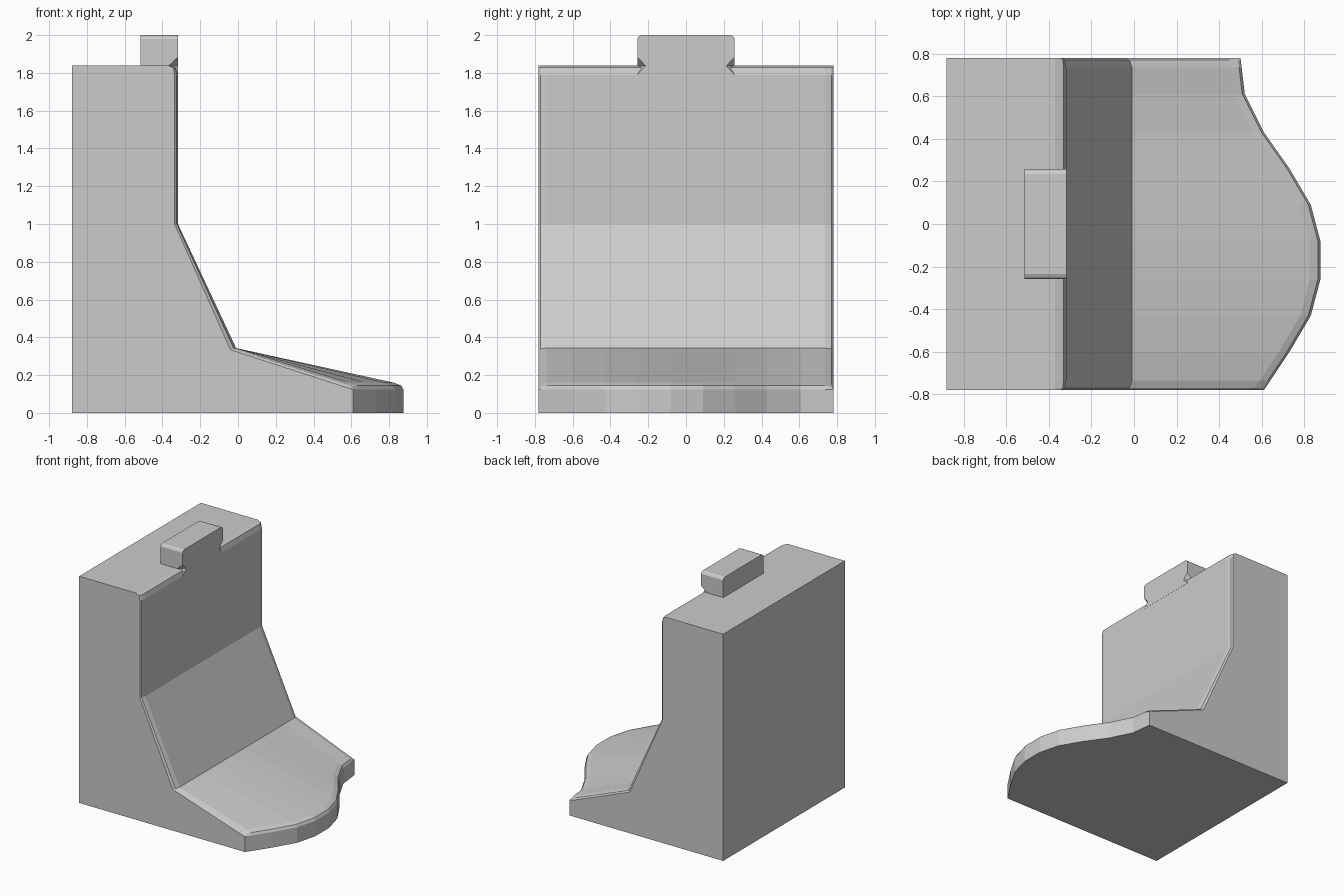
import bpy, bmesh

if "Cube" in bpy.data.objects:
    bpy.data.objects.remove(bpy.data.objects["Cube"])


def loft(name, rings, triangulate_sides=False):
    """Skin a closed solid over a list of equal-length rings."""
    bm = bmesh.new()
    vr = [[bm.verts.new(p) for p in r] for r in rings]
    n = len(vr[0])
    for a, b in zip(vr, vr[1:]):
        for i in range(n):
            j = (i + 1) % n
            q = [a[i], a[j], b[j], b[i]]
            # twisted quads are split so that the notch stays convex at its root
            if triangulate_sides and abs(b[i].co.y) < abs(b[j].co.y):
                bm.faces.new([q[0], q[1], q[2]])
                bm.faces.new([q[0], q[2], q[3]])
            elif triangulate_sides and abs(b[i].co.y) > abs(b[j].co.y):
                bm.faces.new([q[0], q[1], q[3]])
                bm.faces.new([q[1], q[2], q[3]])
            else:
                bm.faces.new(q)
    bm.faces.new(vr[0])
    bm.faces.new(vr[-1])
    bmesh.ops.recalc_face_normals(bm, faces=bm.faces)
    me = bpy.data.meshes.new(name)
    bm.to_mesh(me)
    bm.free()
    ob = bpy.data.objects.new(name, me)
    bpy.context.collection.objects.link(ob)
    return ob


# Curved front edge of the foot (y, x)
outline = [(-0.78, 0.61), (-0.60, 0.73), (-0.43, 0.83), (-0.26, 0.875),
           (-0.08, 0.875), (0.09, 0.83), (0.26, 0.73), (0.43, 0.61),
           (0.61, 0.52), (0.78, 0.50)]


def front_x(y):
    for (y0, x0), (y1, x1) in zip(outline, outline[1:]):
        if y <= y1:
            return x0 + (x1 - x0) * (y - y0) / (y1 - y0)
    return outline[-1][1]


def section(y, d):
    """Side profile at y, with the front surface inset by d."""
    xf = front_x(y)
    pts = [(-0.88, 0), (xf, 0), (xf, 0.125), (xf - 0.012, 0.145 - d * 0.6),
           (xf - 0.05, 0.16 - d * 0.7), (-0.01 - d, 0.343 - d * 0.3),
           (-0.318 - d * 0.6, 1.0), (-0.318 - d * 0.6, 1.79),
           (-0.33 - d * 0.4, 1.828), (-0.37, 1.84), (-0.88, 1.84)]
    return [(x, y, z) for x, z in pts]


# Main body: back block, sloped face and foot, with softened side edges
insets = {-0.78: 0.03, -0.77: 0.012, -0.735: 0, 0.735: 0, 0.77: 0.012, 0.78: 0.03}
ys = sorted({y for y, _ in outline} | set(insets))
loft("body", [section(y, insets.get(y, 0)) for y in ys])


# Top tab, with a small V notch on each side at the front
def tab_ring(x, notch):
    half = [(0.258, 1.79), (0.258 - notch, 1.837), (0.258, 1.884),
            (0.258, 1.98), (0.25, 1.993), (0.235, 2.0)]
    return ([(x, y, z) for y, z in half] +
            [(x, -y, z) for y, z in reversed(half)])


loft("top_tab", [tab_ring(-0.515, 0), tab_ring(-0.368, 0),
                 tab_ring(-0.317, 0.045)], True)
